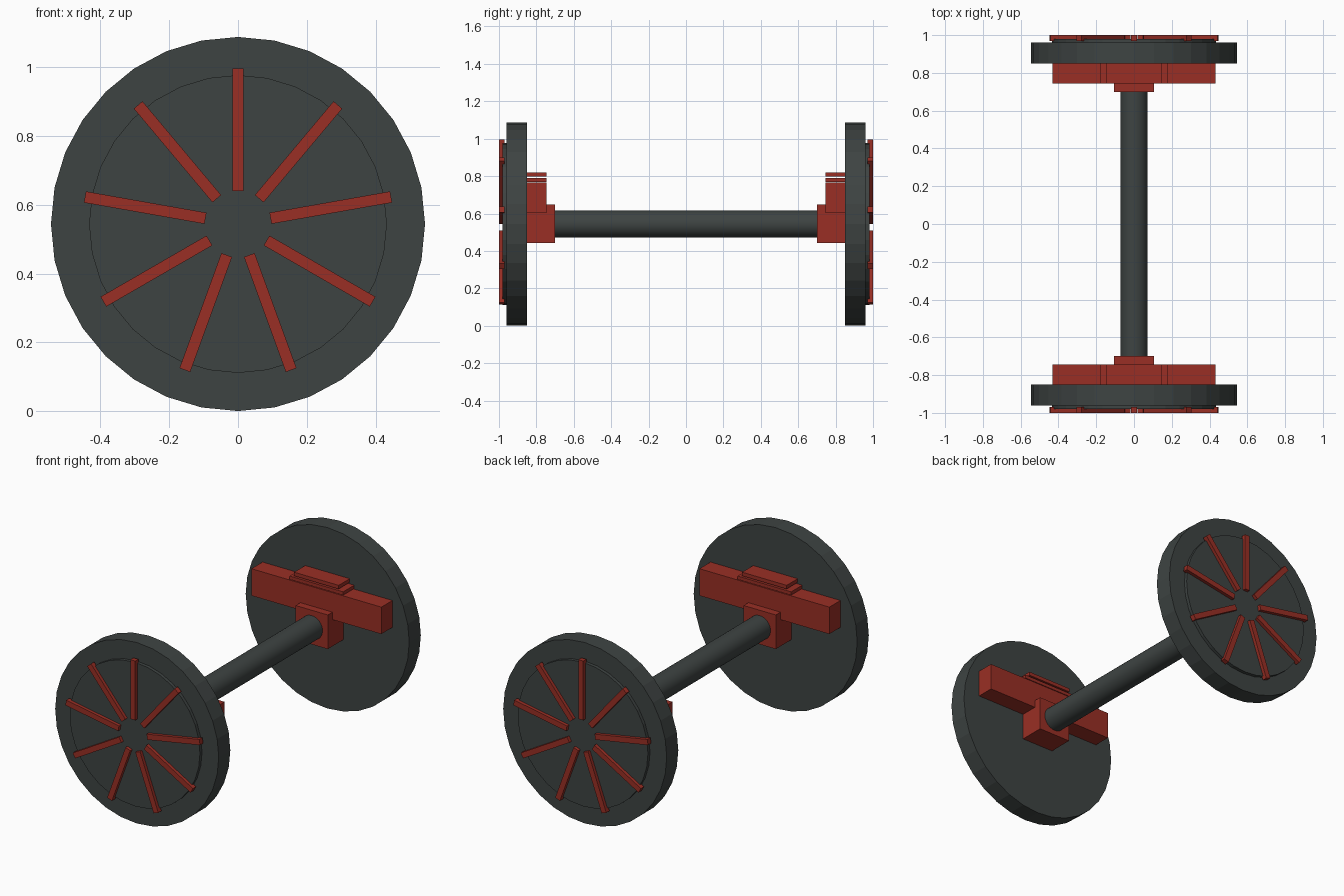
import bpy, math
from mathutils import Matrix

if "Cube" in bpy.data.objects:
    bpy.data.objects.remove(bpy.data.objects["Cube"])

AXLE_Z = 0.544  # height of the axle line


def material(name, rgb):
    m = bpy.data.materials.new(name)
    m.diffuse_color = (*rgb, 1.0)
    m.use_nodes = True
    m.node_tree.nodes["Principled BSDF"].inputs["Base Color"].default_value = m.diffuse_color
    return m


IRON = material("dark_iron", (0.048, 0.057, 0.055))
RED = material("red_paint", (0.32, 0.028, 0.018))


def cylinder(name, radius, y0, y1, sides, mat, smooth=False):
    """Cylinder along y, centred on the axle line."""
    bpy.ops.mesh.primitive_cylinder_add(
        vertices=sides, radius=radius, depth=abs(y1 - y0),
        location=(0, (y0 + y1) / 2, AXLE_Z), rotation=(math.pi / 2, 0, 0))
    ob = bpy.context.object
    ob.name = name
    ob.data.materials.append(mat)
    if smooth:
        bpy.ops.object.shade_smooth_by_angle(angle=math.radians(40))
    return ob


def box(name, x, y, z, mat):
    """Box given by its (min, max) range on each axis."""
    bpy.ops.mesh.primitive_cube_add(size=1)
    ob = bpy.context.object
    ob.name = name
    size = [abs(b - a) for a, b in (x, y, z)]
    mid = [(a + b) / 2 for a, b in (x, y, z)]
    ob.data.transform(Matrix.Translation(mid) @ Matrix.Diagonal((*size, 1)))
    ob.data.materials.append(mat)
    return ob


# Axle joining both wheels
cylinder("axle", 0.072, -0.86, 0.86, 32, IRON, smooth=True)

for side, label in ((-1, "front"), (1, "back")):
    # Wheel with a raised outer face
    cylinder(f"{label}_wheel", 0.544, side * 0.85, side * 0.96, 32, IRON)
    cylinder(f"{label}_wheel_face", 0.433, side * 0.95, side * 0.98, 32, IRON)

    # Nine spokes, the first pointing straight up
    for i in range(9):
        spoke = box(f"{label}_spoke_{i + 1}", (-0.0165, 0.0165),
                    (side * 0.97, side * 1.0), (0.096, 0.452), RED)
        spoke.rotation_euler = (0, math.radians(40 * i), 0)
        spoke.location = (0, 0, AXLE_Z)

    # Bearing block, cross beam and two spring leaves behind the wheel
    inner = (side * 0.745, side * 0.851)
    box(f"{label}_bearing_block", (-0.107, 0.107),
        (side * 0.70, side * 0.851), (0.443, 0.648), RED)
    box(f"{label}_cross_beam", (-0.432, 0.432), inner, (0.603, 0.765), RED)
    box(f"{label}_lower_leaf", (-0.178, 0.178), inner, (0.769, 0.789), RED)
    box(f"{label}_upper_leaf", (-0.148, 0.148), inner, (0.798, 0.82), RED)
